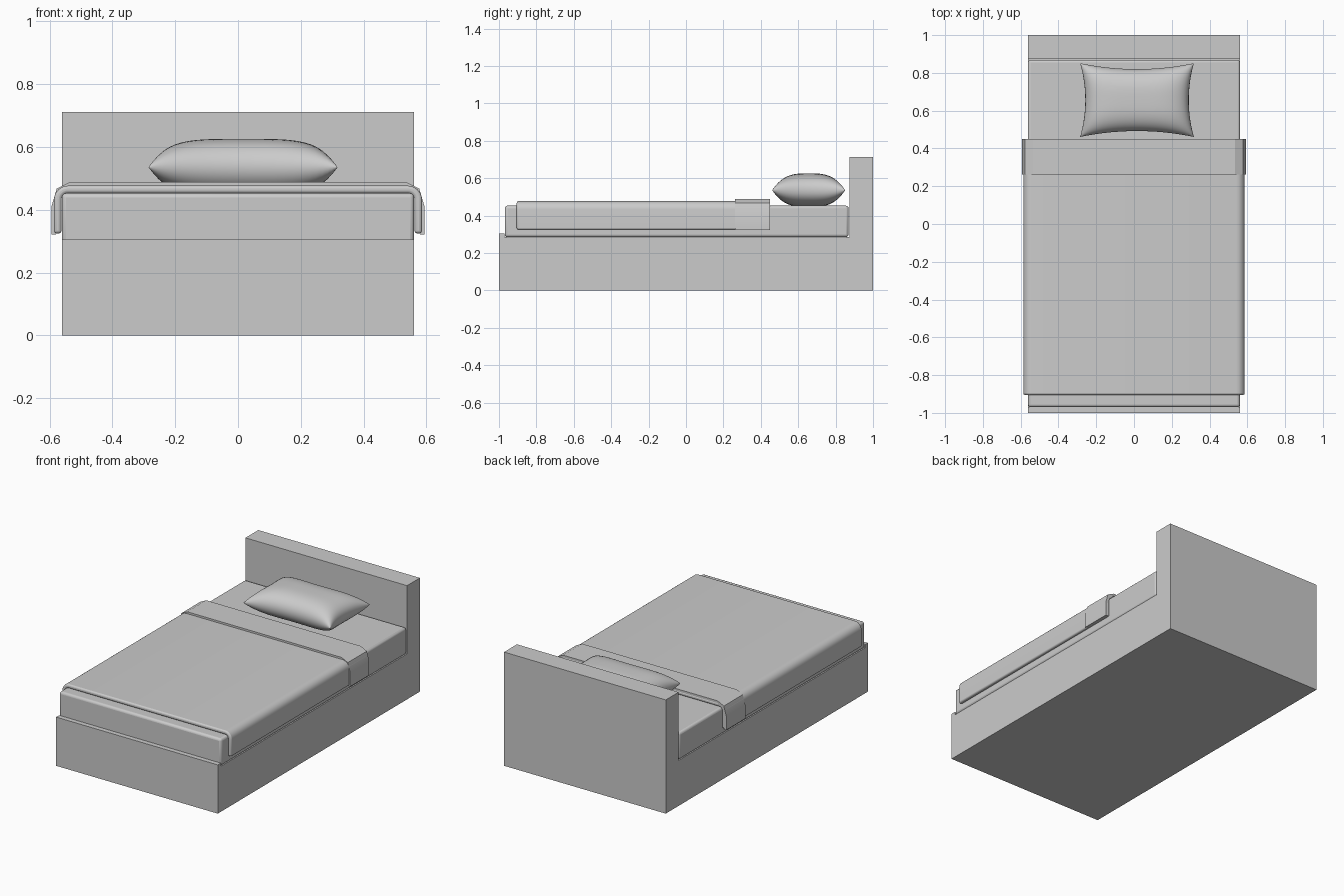
import bpy, math

if "Cube" in bpy.data.objects:
    bpy.data.objects.remove(bpy.data.objects["Cube"])


def make(name, verts, faces, smooth=None):
    me = bpy.data.meshes.new(name)
    me.from_pydata(verts, [], faces)
    ob = bpy.data.objects.new(name, me)
    bpy.context.collection.objects.link(ob)
    bpy.ops.object.select_all(action='DESELECT')
    ob.select_set(True)
    bpy.context.view_layer.objects.active = ob
    bpy.ops.object.mode_set(mode='EDIT')
    bpy.ops.mesh.select_all(action='SELECT')
    bpy.ops.mesh.remove_doubles(threshold=0.0001)
    bpy.ops.mesh.normals_make_consistent(inside=False)
    bpy.ops.object.mode_set(mode='OBJECT')
    if smooth:
        bpy.ops.object.shade_smooth_by_angle(angle=math.radians(smooth))
    return ob


def bevel(ob, width, segments):
    m = ob.modifiers.new("bevel", 'BEVEL')
    m.width, m.segments, m.limit_method = width, segments, 'ANGLE'
    m.angle_limit = math.radians(40)


def drape(name, outer, inner, y0, y1, smooth):
    """U-shaped cover: half outlines (hem to top) mirrored and run along y."""
    def full(half):
        return [(-x, z) for x, z in half] + [(x, z) for x, z in reversed(half)]
    o, i = full(outer), full(inner)
    n = len(o)
    verts = [(x, y, z) for y in (y0, y1) for ring in (o, i) for x, z in ring]
    O0, I0, O1, I1 = 0, n, 2 * n, 3 * n
    faces = [(O0, I0, I1, O1), (O0 + n - 1, I0 + n - 1, I1 + n - 1, O1 + n - 1)]
    for k in range(n - 1):
        for a, b in ((O0, O1), (I0, I1), (O0, I0), (O1, I1)):
            faces.append((a + k, a + k + 1, b + k + 1, b + k))
    return make(name, verts, faces, smooth)


def rounded(w, top, hem, r, segs):
    arc = [math.pi / 2 * k / segs for k in range(segs + 1)]
    return [(w, hem)] + [(w - r + r * math.cos(a), top - r + r * math.sin(a)) for a in arc]


# bed frame with headboard, one side profile extruded across x
prof = [(-1, 0), (1, 0), (1, .712), (.873, .712), (.873, .285),
        (-.97, .285), (-.97, .305), (-1, .305)]
n = len(prof)
verts = [(x, y, z) for x in (-.56, .56) for y, z in prof]
faces = [tuple(range(n)), tuple(range(n, 2 * n))]
faces += [(k, (k + 1) % n, n + (k + 1) % n, n + k) for k in range(n)]
make("bed_frame", verts, faces)

# mattress
bpy.ops.mesh.primitive_cube_add(size=1, location=(0, -.05, .369))
mattress = bpy.context.object
mattress.name = "mattress"
mattress.scale = (1.122, 1.838, .168)
bpy.ops.object.transform_apply(location=False, rotation=False, scale=True)
bevel(mattress, .014, 3)
bpy.ops.object.shade_smooth_by_angle(angle=math.radians(35))

# blanket with soft hems
blanket = drape("blanket", rounded(.586, .477, .325, .045, 6),
                rounded(.562, .453, .325, .021, 6), -.905, .448, 35)
bevel(blanket, .009, 3)

# turned-down band at the head end of the blanket
drape("blanket_fold",
      [(.594, .322), (.594, .41), (.577, .468), (.535, .489)],
      [(.580, .322), (.580, .405), (.566, .457), (.530, .475)], .262, .45, 25)

# pillow: two puffed sheets joined at a pinched seam
N = 28
par = [math.sin(math.pi / 2 * (2 * k / N - 1)) for k in range(N + 1)]
verts, faces = [], []
for side in (1, -1):
    base = len(verts)
    for u in par:
        for v in par:
            h = max(0, 1 - u ** 4) ** .45 * max(0, 1 - abs(v) ** 3) ** .5
            x = .016 + .301 * u * (1 - .09 * (1 - v * v))
            y = .656 + .195 * v * (1 - .16 * (1 - u * u))
            verts.append((x, y, .536 + side * .09 * h))
    for a in range(N):
        for b in range(N):
            q = base + a * (N + 1) + b
            faces.append((q, q + 1, q + N + 2, q + N + 1))
make("pillow", verts, faces, 60)
